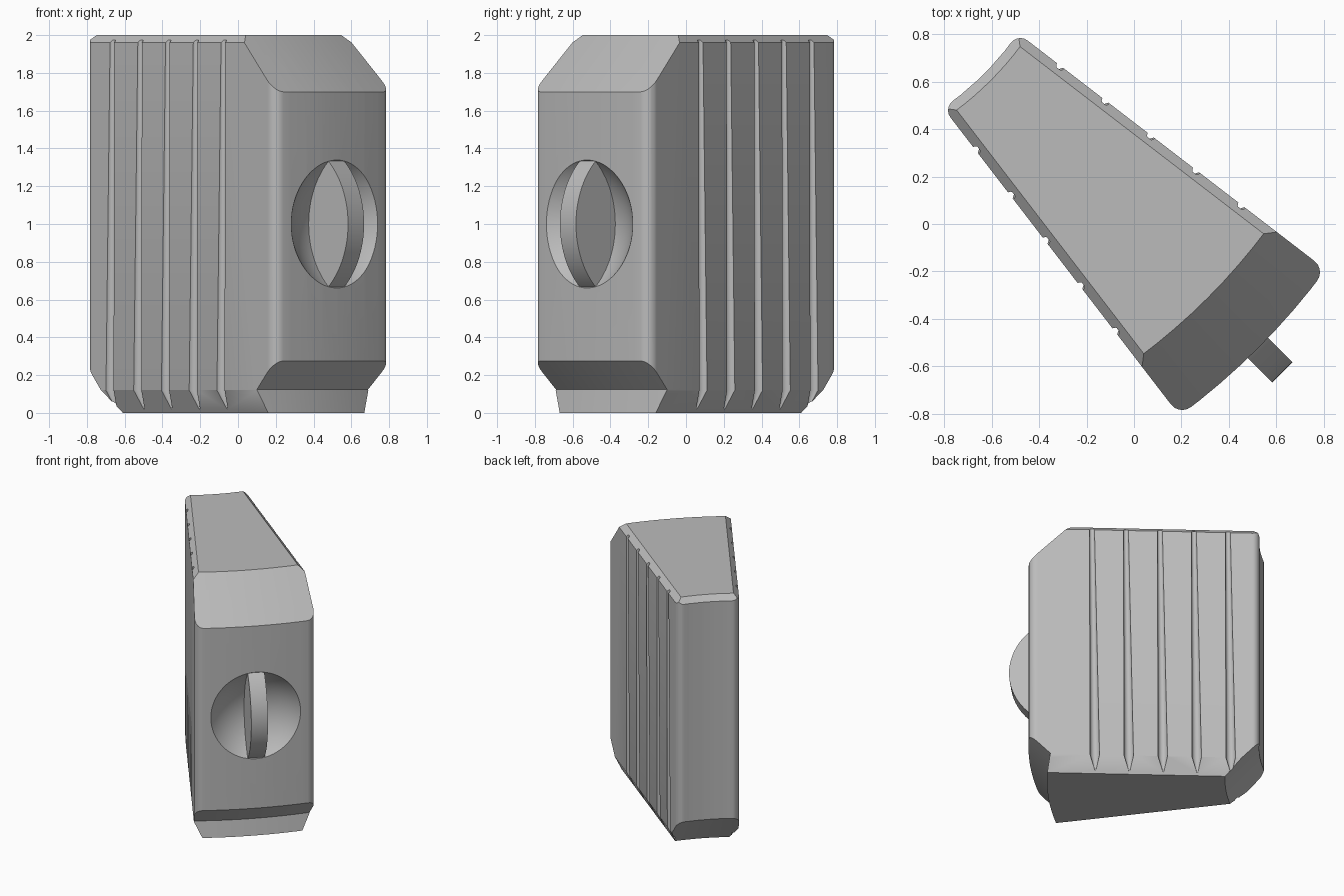
import bpy, bmesh
from math import sin, cos, pi, sqrt, radians
from mathutils import Matrix, Vector

cube = bpy.data.objects.get("Cube")
if cube:
    bpy.data.objects.remove(cube, do_unlink=True)

grey = bpy.data.materials.new("plain grey")
grey.use_nodes = True
colour = (0.5, 0.5, 0.5, 1)
grey.diffuse_color = colour
for node in grey.node_tree.nodes:
    if node.type == 'BSDF_PRINCIPLED':
        node.inputs["Base Color"].default_value = colour

# Work frame: local x runs from the narrow end to the wide end.
TURN = Matrix.Rotation(radians(-45), 4, 'Z')
CENTRE = -2.2          # axis of the curved ends
OUTER, INNER = 0.74, -0.895
SLOPE = 0.131          # how fast the sides spread


def half_width(u):
    return 0.43 + SLOPE * (u - 0.665)


def finish(bm, name):
    bmesh.ops.recalc_face_normals(bm, faces=bm.faces[:])
    bm.transform(TURN)
    mesh = bpy.data.meshes.new(name)
    bm.to_mesh(mesh)
    bm.free()
    mesh.materials.append(grey)
    obj = bpy.data.objects.new(name, mesh)
    bpy.context.collection.objects.link(obj)
    return obj


def activate(obj):
    bpy.ops.object.select_all(action='DESELECT')
    obj.select_set(True)
    bpy.context.view_layer.objects.active = obj


def boolean(target, cutter, operation):
    mod = target.modifiers.new("cut", 'BOOLEAN')
    mod.object, mod.operation, mod.solver = cutter, operation, 'EXACT'
    activate(target)
    bpy.ops.object.modifier_apply(modifier=mod.name)
    bpy.data.objects.remove(cutter, do_unlink=True)


def loft(bm, rings):
    """Join closed rings of points and cap both ends."""
    rows = [[bm.verts.new(p) for p in ring] for ring in rings]
    n = len(rows[0])
    for a, b in zip(rows, rows[1:]):
        for i in range(n):
            j = (i + 1) % n
            bm.faces.new((a[i], a[j], b[j], b[i]))
    bm.faces.new(rows[0][::-1])
    bm.faces.new(rows[-1])


def slice_off(bm, co, no):
    geom = bm.verts[:] + bm.edges[:] + bm.faces[:]
    cut = bmesh.ops.bisect_plane(bm, geom=geom, plane_co=co, plane_no=no, clear_outer=True)
    edges = [e for e in cut["geom_cut"] if isinstance(e, bmesh.types.BMEdge)]
    bmesh.ops.holes_fill(bm, edges=edges)


def end_arc(u_mid, steps):
    """Curved end, from the right side to the left side."""
    r = u_mid - CENTRE
    v = 0.3
    for _ in range(20):
        v = half_width(CENTRE + sqrt(r * r - v * v))
    spread = [v * (2 * i / steps - 1) for i in range(steps + 1)]
    return [(CENTRE + sqrt(r * r - w * w), w) for w in spread]


# Body: wedge plan with rounded corners
bm = bmesh.new()
wide, narrow = end_arc(OUTER, 8), end_arc(INNER, 5)
plan = wide + narrow[::-1]
loft(bm, [[(u, v, z) for u, v in plan] for z in (0, 2)])
for corner, radius in ((wide[-1], 0.06), (narrow[-1], 0.05)):
    edges = [e for e in bm.edges
             if all(abs(p.co.x - corner[0]) < 1e-4 and abs(abs(p.co.y) - corner[1]) < 1e-4
                    for p in e.verts)]
    bmesh.ops.bevel(bm, geom=edges, offset=radius, segments=5, profile=0.5, affect='EDGES')

# Sides: narrow chamfer along the top, taper towards the foot
for side in (1, -1):
    slice_off(bm, Vector((0, side * half_width(0), 1.96)), Vector((-SLOPE, side, 1)))
    slice_off(bm, Vector((0, side * half_width(0), 0.12)), Vector((-SLOPE, side, -0.5)))
body = finish(bm, "wedge_block")

# Ends: turned profile with chamfers and a foot lip
profile = [(0.625, -0.1), (0.59, 0.125), (0.84, 0.375), (0.84, 1.6), (0.34, 2.1),
           (-0.755, 2.1), (-1.0, 1.855), (-1.0, 0.37), (-0.56, -0.1)]
bm = bmesh.new()
angles = [radians(25 * (i / 12 - 1)) for i in range(25)]
loft(bm, [[(CENTRE + (u - CENTRE) * cos(a), (u - CENTRE) * sin(a), z) for u, z in profile]
          for a in angles])
boolean(body, finish(bm, "end_shape"), 'INTERSECT')

# Grooves: five on each side, widening downwards and ending in a point
bm = bmesh.new()
for side in (1, -1):
    for i in range(5):
        top = -0.69 + 0.239 * i
        rings = []
        for z, r, shift, inset in ((1.975, 0.018, 0, 0), (0.12, 0.034, 0.02, 0),
                                   (0.02, 0.004, 0.02, 0.05)):
            u = top - shift
            v = half_width(u) - inset
            rings.append([(u + r * cos(k * pi / 8), side * v + r * sin(k * pi / 8), z)
                          for k in range(16)])
        loft(bm, rings)
boolean(body, finish(bm, "groove_cutter"), 'DIFFERENCE')

# Round finger hollow in the wide end
bm = bmesh.new()
bmesh.ops.create_uvsphere(bm, u_segments=64, v_segments=32, radius=0.45,
                          matrix=Matrix.Translation((1.035, 0, 1)) @ Matrix.Rotation(pi / 2, 4, 'Y'))
boolean(body, finish(bm, "hollow_cutter"), 'DIFFERENCE')

# Upright grip fin across the hollow
bm = bmesh.new()
bmesh.ops.create_cone(bm, cap_ends=True, segments=80, radius1=0.45, radius2=0.45, depth=0.12,
                      matrix=Matrix.Translation((0.434, 0, 1)) @ Matrix.Rotation(pi / 2, 4, 'X'))
slice_off(bm, Vector((0.5, 0, 0)), Vector((-1, 0, 0)))
fin = finish(bm, "grip_fin")

# Smooth shading with crisp edges
for obj in (body, fin):
    activate(obj)
    bpy.ops.object.shade_smooth_by_angle(angle=radians(30))
    weighted = obj.modifiers.new("even_normals", 'WEIGHTED_NORMAL')
    weighted.keep_sharp = True
